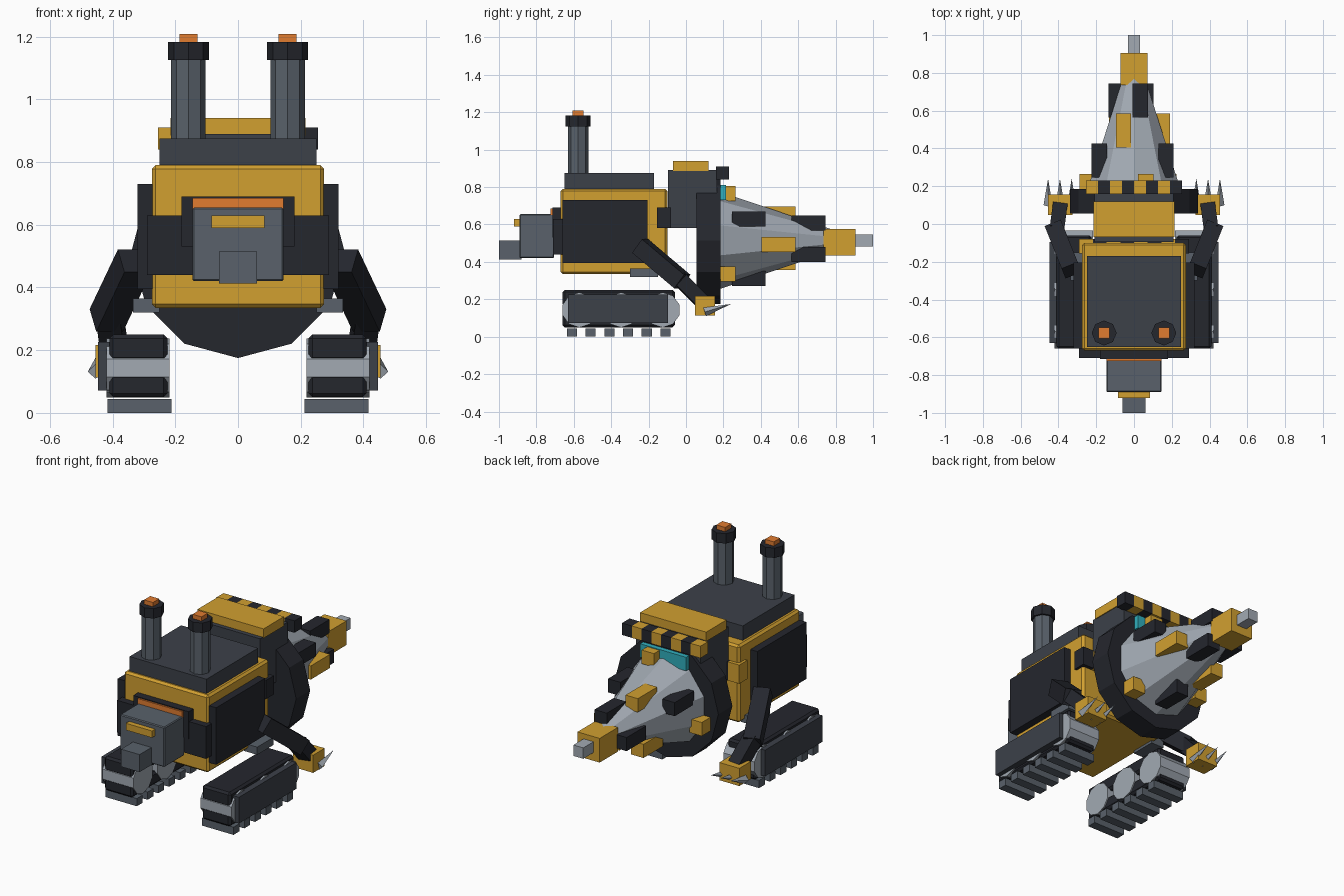
import bpy, bmesh
from math import radians, cos, sin
from mathutils import Vector, Matrix

if "Cube" in bpy.data.objects:
    bpy.data.objects.remove(bpy.data.objects["Cube"])


def material(name, rgb):
    m = bpy.data.materials.new(name)
    m.diffuse_color = (*rgb, 1)
    m.use_nodes = True
    m.node_tree.nodes["Principled BSDF"].inputs["Base Color"].default_value = m.diffuse_color
    return m


YELLOW = material("yellow", (0.64, 0.35, 0.03))
DARK = material("dark", (0.018, 0.02, 0.027))
HEAD = material("charcoal", (0.045, 0.052, 0.066))
STEEL = material("steel", (0.10, 0.12, 0.145))
LIGHT = material("light_steel", (0.36, 0.40, 0.45))
ORANGE = material("orange", (0.75, 0.2, 0.03))
CYAN = material("cyan", (0.03, 0.43, 0.51))


def finish(name, bm, mat, bevel=0):
    me = bpy.data.meshes.new(name)
    bm.to_mesh(me)
    bm.free()
    me.materials.append(mat)
    ob = bpy.data.objects.new(name, me)
    bpy.context.collection.objects.link(ob)
    if bevel:
        mod = ob.modifiers.new("bevel", 'BEVEL')
        mod.width, mod.segments = bevel, 1
    return ob


def box(name, x, y, z, mat, bevel=0):
    """Box from (min, max) ranges."""
    bm = bmesh.new()
    bmesh.ops.create_cube(bm, size=1)
    r = (x, y, z)
    bmesh.ops.scale(bm, vec=[abs(b - a) for a, b in r], verts=bm.verts)
    bmesh.ops.translate(bm, vec=[(a + b) / 2 for a, b in r], verts=bm.verts)
    return finish(name, bm, mat, bevel)


def rod(name, a, b, r1, r2, sides, mat, spin=0):
    """Cylinder or cone from point a to point b."""
    a, b = Vector(a), Vector(b)
    d = b - a
    mx = (Matrix.Translation((a + b) / 2) @ d.to_track_quat('Z', 'Y').to_matrix().to_4x4()
          @ Matrix.Rotation(radians(spin), 4, 'Z'))
    bm = bmesh.new()
    bmesh.ops.create_cone(bm, cap_ends=True, segments=sides, radius1=r1,
                          radius2=r2, depth=d.length, matrix=mx)
    return finish(name, bm, mat)


def hazard_bar(name, half, count, y, z):
    w = 2 * half / count
    for i in range(count):
        x0 = -half + i * w
        box(f"{name}_{i}", (x0, x0 + w), y, z, DARK if i % 2 else YELLOW)


# body
box("body", (-.275, .275), (-.67, -.10), (.335, .79), YELLOW, .012)
box("engine_deck", (-.25, .25), (-.65, -.17), (.785, .875), HEAD)
hazard_bar("shoulder_stripe", .29, 8, (-.155, -.08), (.58, .69))

# front panels and snout
box("front_panel", (-.29, .29), (-.71, -.66), (.44, .63), DARK)
box("front_frame", (-.18, .18), (-.715, -.66), (.53, .69), DARK)
box("front_light", (-.145, .145), (-.725, -.70), (.65, .685), ORANGE)
box("snout", (-.145, .145), (-.89, -.705), (.42, .655), STEEL, .005)
box("snout_plate", (-.085, .085), (-.92, -.88), (.59, .63), YELLOW)
box("hitch", (-.06, .06), (-1, -.88), (.412, .515), STEEL)

# head
box("head", (-.21, .21), (-.095, .165), (.58, .89), HEAD)
box("head_roof", (-.215, .215), (-.07, .12), (.885, .94), YELLOW)
hazard_bar("brow_stripe", .255, 8, (.16, .23), (.84, .91))
box("visor", (-.15, .15), (.15, .213), (.73, .81), CYAN)

# drill
CZ = .515
rod("drill_collar", (0, .055, CZ), (0, .185, CZ), .34, .34, 12, DARK)
rod("drill_cone", (0, .18, CZ), (0, .85, CZ), .26, .035, 10, LIGHT)
for ring in range(4):
    y, r = .175 + .16 * ring, .258 - .0535 * ring
    for k in range(3):
        t = radians(76 - 42 * ring + 120 * k)
        x, z = r * cos(t), CZ + r * sin(t)
        box(f"drill_tooth_{ring}_{k}", (x - .04, x + .04), (y - .09, y + .09),
            (z - .04, z + .04), DARK if ring % 2 else YELLOW)
box("drill_nose", (-.072, .072), (.735, .905), (.435, .577), YELLOW)
box("drill_tip", (-.032, .032), (.9, 1), (.483, .547), LIGHT)

for s, side in ((1, "right"), (-1, "left")):
    def X(a, b):
        return (min(s * a, s * b), max(s * a, s * b))

    box(f"{side}_side_panel", X(.26, .32), (-.66, -.205), (.395, .73), DARK)

    # exhausts
    c = (s * .158, -.577)
    rod(f"{side}_exhaust", (*c, .87), (*c, 1.13), .055, .055, 8, STEEL)
    rod(f"{side}_exhaust_cap", (*c, 1.125), (*c, 1.183), .066, .066, 8, DARK)
    box(f"{side}_exhaust_glow", (c[0] - .029, c[0] + .029), (c[1] - .029, c[1] + .029),
        (1.17, 1.208), ORANGE)

    # tracks
    box(f"{side}_track_mount", X(.25, .335), (-.30, -.15), (.32, .365), STEEL)
    box(f"{side}_track_top", X(.225, .41), (-.66, -.06), (.165, .25), DARK, .012)
    box(f"{side}_track_bottom", X(.225, .41), (-.66, -.06), (.05, .125), DARK, .012)
    box(f"{side}_track_plate", X(.39, .447), (-.63, -.095), (.072, .226), HEAD)
    for i, y in enumerate((-.57, -.347, -.125)):
        rod(f"{side}_wheel_{i}", (s * .218, y, .143), (s * .42, y, .143), .094, .094, 10, LIGHT)
    for i in range(6):
        y = -.61 + .1 * i
        box(f"{side}_tread_{i}", X(.212, .417), (y - .027, y + .027), (0, .045), STEEL)

    # arms and claws
    rod(f"{side}_upper_arm", (s * .33, -.245, .485), (s * .42, -.02, .295),
        .065, .065, 4, DARK, 45)
    rod(f"{side}_forearm", (s * .41, -.04, .315), (s * .39, .11, .165),
        .055, .055, 4, DARK, 45)
    box(f"{side}_hand", X(.325, .455), (.048, .155), (.113, .217), YELLOW)
    for i, x in enumerate((.33, .392, .455)):
        rod(f"{side}_claw_{i}", (s * x, .10, .132), (s * x, .24, .175), .024, 0, 4, LIGHT)
